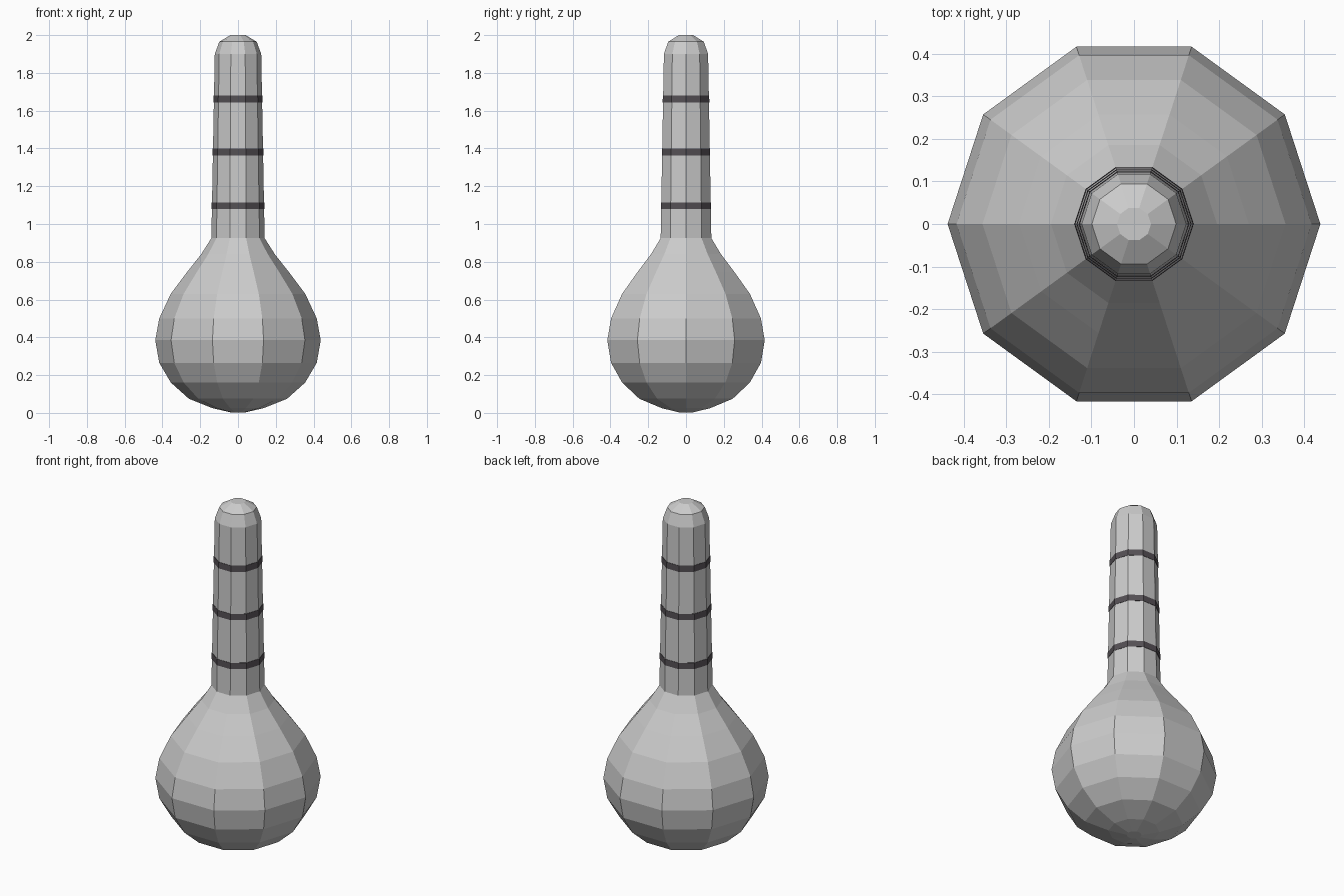
import bpy, bmesh
from math import cos, sin, pi

if "Cube" in bpy.data.objects:
    bpy.data.objects.remove(bpy.data.objects["Cube"])

SIDES = 10


def lathe(name, profile, closed=False, mat=None):
    """Spin (radius, z) points into a faceted solid."""
    bm = bmesh.new()
    rings = [[bm.verts.new((r * cos(2 * pi * i / SIDES), r * sin(2 * pi * i / SIDES), z))
              for i in range(SIDES)] for r, z in profile]
    pairs = list(zip(rings, rings[1:]))
    if closed:
        pairs.append((rings[-1], rings[0]))
    else:
        bm.faces.new(rings[0])
        bm.faces.new(rings[-1])
    for a, b in pairs:
        for i in range(SIDES):
            j = (i + 1) % SIDES
            bm.faces.new((a[i], a[j], b[j], b[i]))
    bmesh.ops.recalc_face_normals(bm, faces=bm.faces)
    mesh = bpy.data.meshes.new(name)
    bm.to_mesh(mesh)
    bm.free()
    if mat:
        mesh.materials.append(mat)
    obj = bpy.data.objects.new(name, mesh)
    bpy.context.collection.objects.link(obj)
    return obj


# Bulb and tapered neck with a rounded tip
NECK_LOW, NECK_TOP = (0.141, 0.925), (0.123, 1.90)
lathe("bulb_and_neck", [
    (0.04, 0.003), (0.135, 0.025), (0.26, 0.075), (0.355, 0.16), (0.417, 0.265),
    (0.438, 0.385), (0.417, 0.50), (0.356, 0.63), (0.27, 0.745), (0.195, 0.84),
    NECK_LOW, NECK_TOP, (0.099, 1.965), (0.04, 2.0)])

# Dark bands hugging the neck
dark = bpy.data.materials.new("dark_band")
dark.diffuse_color = (0.09, 0.08, 0.09, 1)
dark.use_nodes = True
dark.node_tree.nodes["Principled BSDF"].inputs["Base Color"].default_value = dark.diffuse_color


def neck_radius(z):
    t = (z - NECK_LOW[1]) / (NECK_TOP[1] - NECK_LOW[1])
    return NECK_LOW[0] + t * (NECK_TOP[0] - NECK_LOW[0])


for n, z in enumerate((1.097, 1.381, 1.661)):
    lo, hi = z - 0.018, z + 0.018
    a, b = neck_radius(lo), neck_radius(hi)
    lathe(f"neck_band_{n + 1}",
          [(a - 0.005, lo), (a + 0.002, lo), (b + 0.002, hi), (b - 0.005, hi)],
          closed=True, mat=dark)
